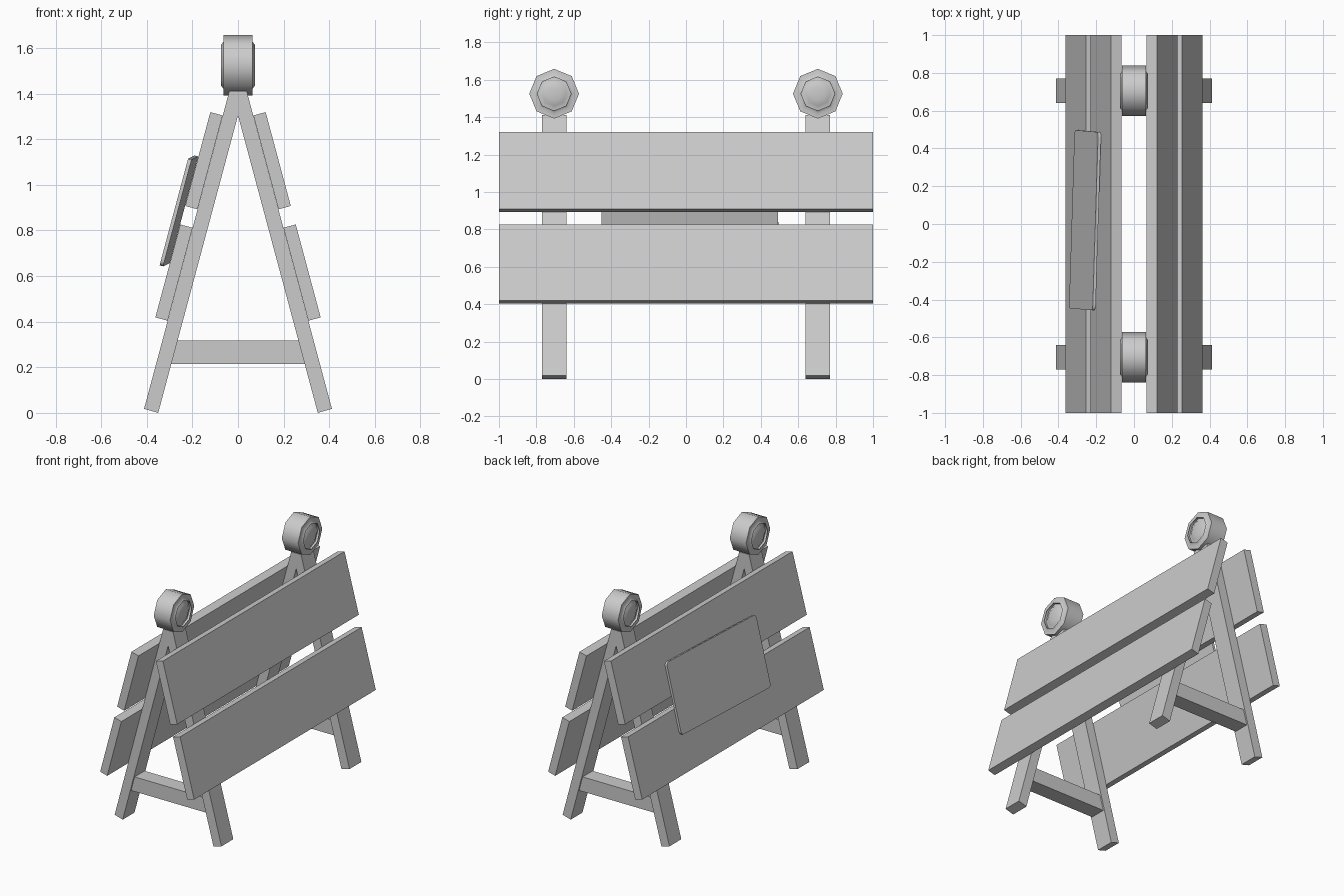
import bpy
import bmesh
from math import sin, cos, pi, radians
from mathutils import Matrix, Vector

cube = bpy.data.objects.get("Cube")
if cube:
    bpy.data.objects.remove(cube, do_unlink=True)

grey = bpy.data.materials.new("plain grey")
grey.use_nodes = True
colour = (0.6, 0.6, 0.6, 1)
grey.diffuse_color = colour
grey.node_tree.nodes["Principled BSDF"].inputs["Base Color"].default_value = colour

LEAN = radians(15)
FOOT = Vector((0.412, 0.018))                 # outer lower corner of a leg, in x and z
UP = Vector((-sin(LEAN), cos(LEAN)))          # along the leg
OUT = Vector((cos(LEAN), sin(LEAN)))          # away from the leg


def on_leg(along, out):
    return FOOT + UP * along + OUT * out


def finish(name, bm):
    bmesh.ops.recalc_face_normals(bm, faces=bm.faces)
    mesh = bpy.data.meshes.new(name)
    bm.to_mesh(mesh)
    bm.free()
    mesh.materials.append(grey)
    obj = bpy.data.objects.new(name, mesh)
    bpy.context.collection.objects.link(obj)
    return obj


def prism(name, outline, y, half):
    """Extrude an x-z outline along y."""
    bm = bmesh.new()
    face = bm.faces.new([bm.verts.new((x, y - half, z)) for x, z in outline])
    new = bmesh.ops.extrude_face_region(bm, geom=[face])["geom"]
    moved = [v for v in new if isinstance(v, bmesh.types.BMVert)]
    bmesh.ops.translate(bm, verts=moved, vec=(0, 2 * half, 0))
    return finish(name, bm)


def mirrored(points):
    return points + [(-x, z) for x, z in reversed(points)]


def lamp(name, y, z):
    """Eight-sided lamp turned about the x axis, with a domed lens on both sides."""
    side = [(0, 0.075), (0.035, 0.073), (0.065, 0.068), (0.083, 0.058),
            (0.09, 0.058), (0.09, 0.074), (0.104, 0.063), (0.133, 0.063)]
    profile = side + [(r, -x) for r, x in reversed(side)]
    bm = bmesh.new()
    verts = [bm.verts.new((x, 0, r)) for r, x in profile]
    edges = [bm.edges.new(pair) for pair in zip(verts, verts[1:])]
    bmesh.ops.spin(bm, geom=verts + edges, cent=(0, 0, 0), axis=(1, 0, 0),
                   angle=2 * pi, steps=8)
    bmesh.ops.remove_doubles(bm, verts=bm.verts, dist=0.0005)
    bmesh.ops.translate(bm, verts=bm.verts, vec=(0, y, z))
    obj = finish(name, bm)
    bpy.ops.object.select_all(action="DESELECT")
    obj.select_set(True)
    bpy.context.view_layer.objects.active = obj
    bpy.ops.object.shade_smooth_by_angle(angle=radians(48))


# A-frames with cross bars and lamps
for end, y in (("front", -0.705), ("back", 0.705)):
    legs = [(0.35, 0), tuple(FOOT), (0.038, 1.412), (-0.038, 1.412),
            (-FOOT.x, FOOT.y), (-0.35, 0), (0, 1.305)]
    prism(end + "_legs", legs, y, 0.065)
    prism(end + "_cross_bar", mirrored([(0.295, 0.215), (0.268, 0.317)]), y, 0.055)
    lamp(end + "_lamp", y, 1.525)

# Long boards on both slopes
for level, low, high in (("lower", 0.4, 0.822), ("upper", 0.906, 1.332)):
    corners = [on_leg(low, 0), on_leg(low, 0.056), on_leg(high, 0.056), on_leg(high, 0)]
    for side, sign in (("left", 1), ("right", -1)):
        prism(f"{side}_{level}_board", [(sign * p.x, p.y) for p in corners], 0, 1)

# Slightly crooked sign plate with rounded corners
bm = bmesh.new()
bmesh.ops.create_cube(bm, size=1)
bmesh.ops.scale(bm, verts=bm.verts, vec=(0.016, 0.944, 0.485))
corner_edges = [e for e in bm.edges if abs(e.verts[0].co.x - e.verts[1].co.x) > 0.01]
bmesh.ops.bevel(bm, geom=corner_edges, offset=0.025, segments=4, profile=0.5,
                affect="EDGES")
centre = on_leg(0.878, 0.077)
turn = (Matrix.Translation((-centre.x, 0.02, centre.y))
        @ Matrix.Rotation(LEAN, 4, "Y")
        @ Matrix.Rotation(radians(-1.5), 4, "Z")
        @ Matrix.Rotation(radians(1.3), 4, "X"))
bmesh.ops.transform(bm, matrix=turn, verts=bm.verts)
finish("sign_plate", bm)
